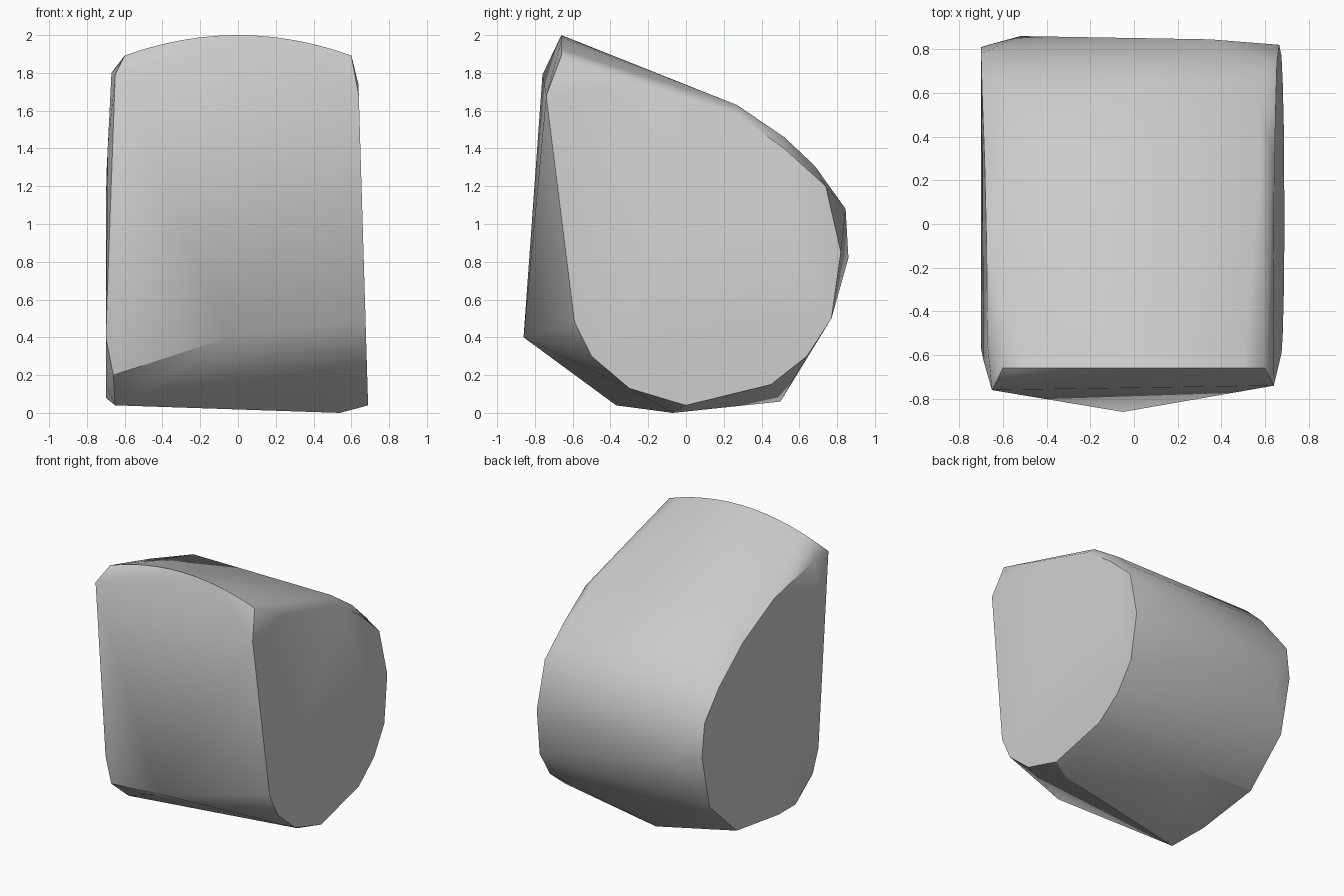
import bpy, bmesh, math

old = bpy.data.objects.get("Cube")
if old:
    bpy.data.objects.remove(old, do_unlink=True)

# Material
stone = bpy.data.materials.new("light_grey")
stone.use_nodes = True
grey = (0.6, 0.6, 0.6, 1)
stone.diffuse_color = grey
stone.node_tree.nodes["Principled BSDF"].inputs["Base Color"].default_value = grey

# Flat D-shaped ends as (y, z) outlines
right_end = [(-.74, 1.68), (-.37, 1.74), (.27, 1.58), (.52, 1.4), (.74, 1.2),
             (.82, .85), (.77, .5), (.64, .3), (.45, .15), (0, .04),
             (-.3, .13), (-.5, .3), (-.59, .48)]
left_end = [(-.56, 1.8), (-.08, 1.7), (.3, 1.52), (.6, 1.3), (.78, 1.1), (.81, .85),
            (.72, .45), (.4, .15), (-.1, .08), (-.38, .15), (-.57, .4), (-.62, 1.4)]
# Curved back, lofted between the ends
back = [(.27, 1.63), (.52, 1.46), (.68, 1.31)]

points = [(.69 - .03 * z, y, z) for y, z in right_end]
points += [(-.70 + .05 * max(0, z - 1.2), y, z) for y, z in left_end]
points += [(x, y, z) for x in (-.56, .58) for y, z in back]

# Crowned top edge
for i in range(13):
    x = -.6 + i * .1
    points.append((x, -.66, 2 - .3 * x * x))

# Front, rear and underside corners
points += [(-.05, -.86, .4), (-.65, -.76, 1.79), (.63, -.73, 1.7),
           (-.66, -.56, .2), (-.65, -.37, .04), (.54, -.07, 0),
           (-.1, .5, .06), (-.52, .86, .82), (.35, .845, 1.08),
           (.62, .74, 1.2)]

# Faceted solid wrapped around the corners
bm = bmesh.new()
for p in points:
    bm.verts.new(p)
hull = bmesh.ops.convex_hull(bm, input=bm.verts)
loose = [v for v in bm.verts if not v.link_faces]
bmesh.ops.delete(bm, geom=loose, context='VERTS')
bmesh.ops.dissolve_limit(bm, angle_limit=math.radians(1.5),
                         verts=bm.verts, edges=bm.edges)
bmesh.ops.recalc_face_normals(bm, faces=bm.faces)
mesh = bpy.data.meshes.new("rounded_block")
bm.to_mesh(mesh)
bm.free()
mesh.materials.append(stone)
block = bpy.data.objects.new("rounded_block", mesh)
bpy.context.collection.objects.link(block)

# Soft shading with sharp rims
bpy.ops.object.select_all(action='DESELECT')
block.select_set(True)
bpy.context.view_layer.objects.active = block
bpy.ops.object.shade_smooth_by_angle(angle=math.radians(30))
